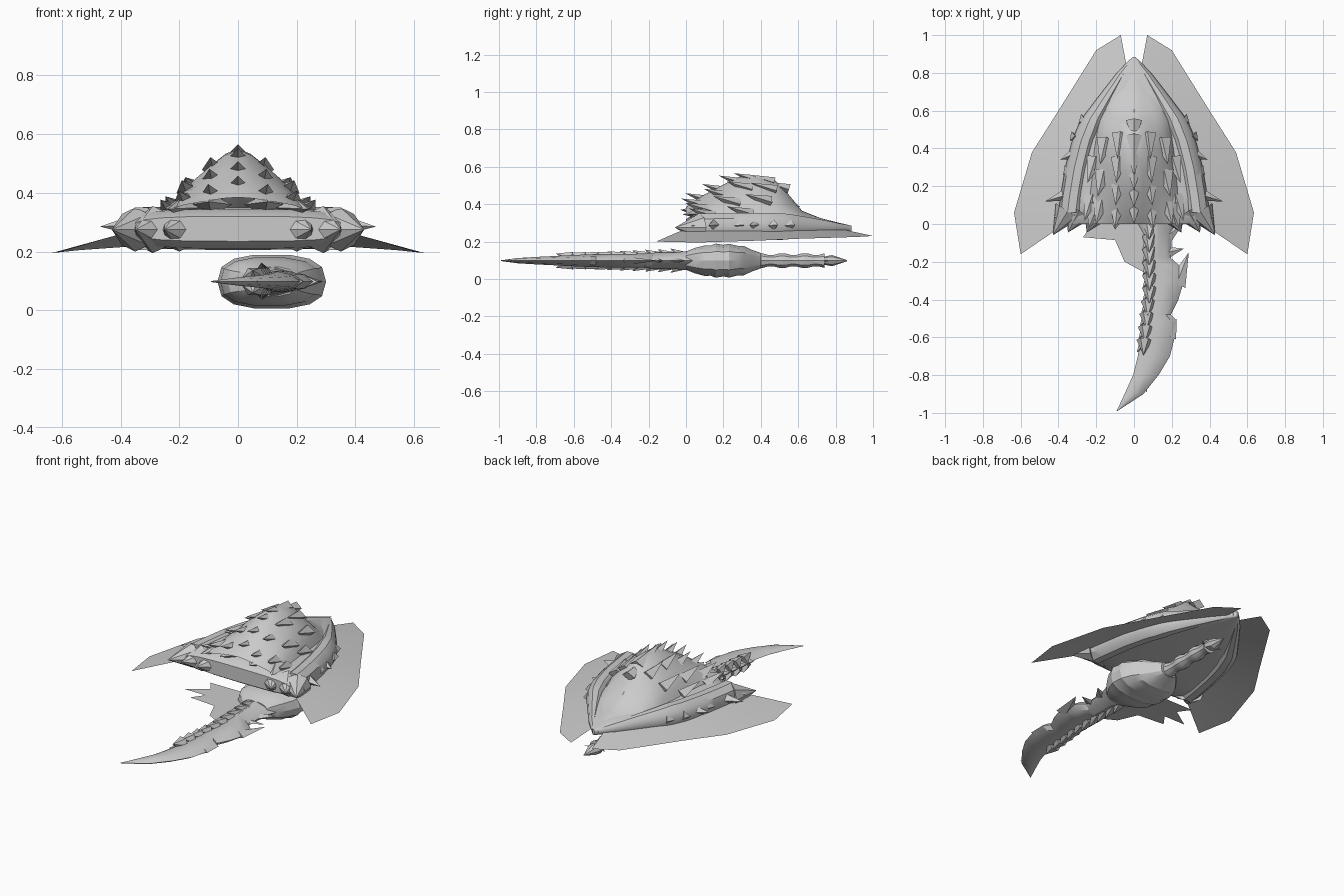
import bpy, bmesh, math
from mathutils import Vector

if "Cube" in bpy.data.objects:
    bpy.data.objects.remove(bpy.data.objects["Cube"])


def finish(name, bm, angle=35):
    bmesh.ops.recalc_face_normals(bm, faces=bm.faces)
    me = bpy.data.meshes.new(name)
    bm.to_mesh(me)
    bm.free()
    ob = bpy.data.objects.new(name, me)
    bpy.context.collection.objects.link(ob)
    bpy.ops.object.select_all(action='DESELECT')
    ob.select_set(True)
    bpy.context.view_layer.objects.active = ob
    bpy.ops.object.shade_smooth_by_angle(angle=math.radians(angle))
    return ob


def loft(name, rings, closed=True, angle=35):
    bm = bmesh.new()
    vs = [[bm.verts.new(p) for p in r] for r in rings]
    n = len(rings[0])
    for a, b in zip(vs, vs[1:]):
        for i in range(n if closed else n - 1):
            j = (i + 1) % n
            bm.faces.new((a[i], a[j], b[j], b[i]))
    if closed:
        bm.faces.new(vs[0])
        bm.faces.new(vs[-1])
    return finish(name, bm, angle)


def oval(y, x0, x1, z0, z1, n=14, power=1.0):
    """Rounded section in the xz plane; power below 1 is boxier."""
    def s(v):
        return math.copysign(abs(v) ** power, v)
    return [((x0 + x1) / 2 + (x1 - x0) / 2 * s(math.cos(2 * math.pi * k / n)),
             y,
             (z0 + z1) / 2 + (z1 - z0) / 2 * s(math.sin(2 * math.pi * k / n)))
            for k in range(n)]


def spike(bm, base, tip, r, sides=4, flat=1.0):
    """Pyramid from base to tip, optionally flattened across its height."""
    base, tip = Vector(base), Vector(tip)
    d = (tip - base).normalized()
    u = d.cross(Vector((0, 0, 1))).normalized()
    v = d.cross(u)
    top = bm.verts.new(tip)
    ring = [bm.verts.new(base + u * r * math.cos(2 * math.pi * k / sides)
                         + v * r * flat * math.sin(2 * math.pi * k / sides)) for k in range(sides)]
    for k in range(sides):
        bm.faces.new((ring[k], ring[(k + 1) % sides], top))
    bm.faces.new(ring)


def interp(table, y):
    for a, b in zip(table, table[1:]):
        if a[0] >= y >= b[0]:
            t = (a[0] - y) / (a[0] - b[0])
            return [p + (q - p) * t for p, q in zip(a, b)]
    return table[0] if y > table[0][0] else table[-1]


# Shield base: arrowhead slab (y, half width, bottom, top), rounded at the front end
BASE = [(.885, .006, .25, .285), (.8, .085, .24, .305), (.68, .175, .23, .325), (.55, .27, .22, .34),
        (.44, .315, .215, .345), (.3, .35, .21, .35), (.15, .375, .205, .35), (.04, .38, .21, .345),
        (.0, .36, .235, .32)]
loft("shield_base", [oval(y, -w, w, a, b, 20, .6) for y, w, a, b in BASE])

# Thick rim following the outline, swelling toward the arms
for s in (-1, 1):
    rings = []
    for k in range(22):
        y = .87 - k * .0385
        _, w, a, b = interp(BASE[:-1], y)
        r = min(.07, .012 + w * .2)
        c = s * (w - r * .8 + max(0, .15 - y) * .08)
        zc = (a + b) / 2
        rings.append(oval(y, c - r, c + r, zc - r * 1.08, zc + r * 1.08, 10))
    loft("shield_rim", rings)

# Dome: (y, half width, foot height, crest height), tent-shaped section
DOME = [(.84, .03, .28, .295), (.72, .11, .30, .325), (.62, .15, .32, .365), (.55, .185, .325, .45),
        (.48, .20, .33, .525), (.38, .215, .335, .55), (.28, .225, .335, .545), (.16, .235, .34, .485),
        (.06, .245, .34, .43), (.0, .24, .34, .385)]
PROF = [(-1, 0), (-.93, .15), (-.8, .38), (-.6, .58), (-.4, .76), (-.2, .92), (0, 1)]
PROF += [(-x, z) for x, z in PROF[-2::-1]]


def dome_point(u, y):
    _, w, a, b = interp(DOME, y)
    for (x0, z0), (x1, z1) in zip(PROF, PROF[1:]):
        if x0 <= u <= x1:
            return Vector((u * w, y, a + (z0 + (z1 - z0) * (u - x0) / (x1 - x0)) * (b - a)))


loft("shield_dome", [[(x * w, y, a + z * (b - a)) for x, z in PROF] for y, w, a, b in DOME], False)

# Broad scale plates swept backward over the dome
bm = bmesh.new()
for u, ys, size in ((0, (.5, .42, .34, .26, .17, .08), .042), (.35, (.43, .30, .18, .06), .045),
                    (.7, (.4, .23, .08), .05), (.92, (.3, .1), .045)):
    for y in ys:
        for s in ((1, -1) if u else (1,)):
            p = dome_point(u * s, y)
            spike(bm, p + Vector((0, .05, -.025)), p + Vector((s * u * .045, -.085, .018)), size, 4, .7)
finish("dome_scales", bm, 25)

# Front plate, back edge plates, arm tips and side thorns
bm = bmesh.new()
spike(bm, (0, .47, .44), (0, .61, .385), .09, 4, .6)
for s in (-1, 1):
    spike(bm, (s * .09, .08, .36), (s * .1, -.03, .37), .07, 4, .5)
    spike(bm, (s * .19, .1, .35), (s * .24, -.02, .345), .07, 4, .5)
    for x, y, tx, ty, r in ((.35, .07, .43, -.06, .075), (.29, .07, .35, -.045, .08), (.2, .06, .25, -.045, .075)):
        spike(bm, (s * x, y, .275), (s * tx, ty, .275), r, 8)
    for x, y, l in ((.26, .54, .035), (.31, .45, .03), (.32, .35, .07), (.345, .27, .03),
                    (.37, .13, .10), (.385, .04, .04)):
        spike(bm, (s * x, y + .02, .29), (s * (x + l), y - .01, .285), .03, 4)
finish("shield_horns", bm, 25)

# Thin skirt sheets flaring down from the rim
OUT = [(.07, 1.0, .23), (.2, .92, .225), (.4, .6, .215), (.54, .38, .205), (.635, .06, .195), (.6, -.16, .2)]
INN = [(.04, .84, .265), (.09, .77, .265), (.24, .56, .265), (.32, .34, .265), (.36, .1, .265), (.38, -.01, .265)]
for s in (-1, 1):
    loft("shield_skirt", [[(s * x, y, z) for x, y, z in row] for row in (OUT, INN)], False)

# Sword blade (y, left, right, half thickness)
Z = .098
SWORD = [(-.99, -.092, -.088, .002), (-.9, -.05, .05, .014), (-.8, -.005, .13, .02), (-.7, .02, .19, .025),
         (-.6, .035, .215, .03), (-.51, .045, .225, .034), (-.48, .05, .195, .035), (-.4, .055, .235, .036),
         (-.3, .06, .265, .036), (-.22, .055, .24, .038), (-.18, .055, .195, .042), (-.05, .05, .2, .045),
         (.04, .0, .23, .055)]
loft("blade", [oval(y, a, b, Z - t, Z + t, 8, 1.25) for y, a, b, t in SWORD], angle=30)

# Rounded guard with shallow ribs
GUARD = [(.0, .03, .2, .05), (.05, -.035, .24, .07), (.1, -.06, .275, .083), (.13, -.062, .285, .082),
         (.16, -.07, .30, .093), (.2, -.068, .295, .086), (.23, -.07, .295, .092), (.28, -.06, .265, .08),
         (.31, -.045, .24, .08), (.35, -.01, .19, .06), (.4, .035, .14, .042)]
loft("guard", [oval(y, a, b, Z - t, Z + t, 14, .75) for y, a, b, t in GUARD], angle=25)

# Grip with wrapped bands, then pommel
rings = []
for k in range(13):
    r = .043 if k % 4 < 2 else .034
    y = .38 + k * .03
    rings.append(oval(y, .085 - r, .085 + r, Z - r * .95, Z + r * .95, 10))
loft("grip", rings)
loft("pommel", [oval(y, .08 - w, .08 + w, Z - t, Z + t, 8) for y, w, t in
                ((.68, .025, .022), (.74, .045, .022), (.78, .035, .03), (.86, .003, .003))], angle=20)

# Spine knuckles along the inner edge of the blade
bm = bmesh.new()
for k in range(10):
    y = -.66 + k * .068
    x = .055 + .03 * min(1, k / 4)
    h = .026 + .003 * k
    for s in (-1, 1):
        spike(bm, (x, y + .045, Z + s * .012), (x - .005, y - .035, Z + s * (h + .012)), .042, 6)
    spike(bm, (x, y + .03, Z), (x - .04, y - .02, Z), .03, 4)
finish("blade_knuckles", bm, 30)

# Barbs on the outer edge and pommel
bm = bmesh.new()
for b, t, r in (((.225, -.32, Z), (.29, -.15, Z), .05), ((.19, -.6, Z), (.225, -.5, Z), .035),
                ((.18, -.15, Z), (.265, -.13, Z), .03), ((.18, -.06, Z), (.26, .0, Z), .035),
                ((.04, -.84, Z), (.07, -.89, Z), .025), ((.08, .72, Z), (.15, .76, Z), .022),
                ((.08, .72, Z), (.01, .76, Z), .022)):
    spike(bm, b, t, r, 4, .45)
finish("blade_barbs", bm, 20)

# Jagged membrane on the inner side of the sword
bm = bmesh.new()
bm.faces.new([bm.verts.new((x, y, .095)) for x, y in
              ((.06, -.26), (-.05, -.2), (-.1, -.085), (-.27, -.07), (-.22, .0), (-.36, .0),
               (-.24, .08), (-.29, .15), (-.06, .15), (.06, .05))])
bmesh.ops.triangulate(bm, faces=bm.faces)
finish("membrane", bm)
